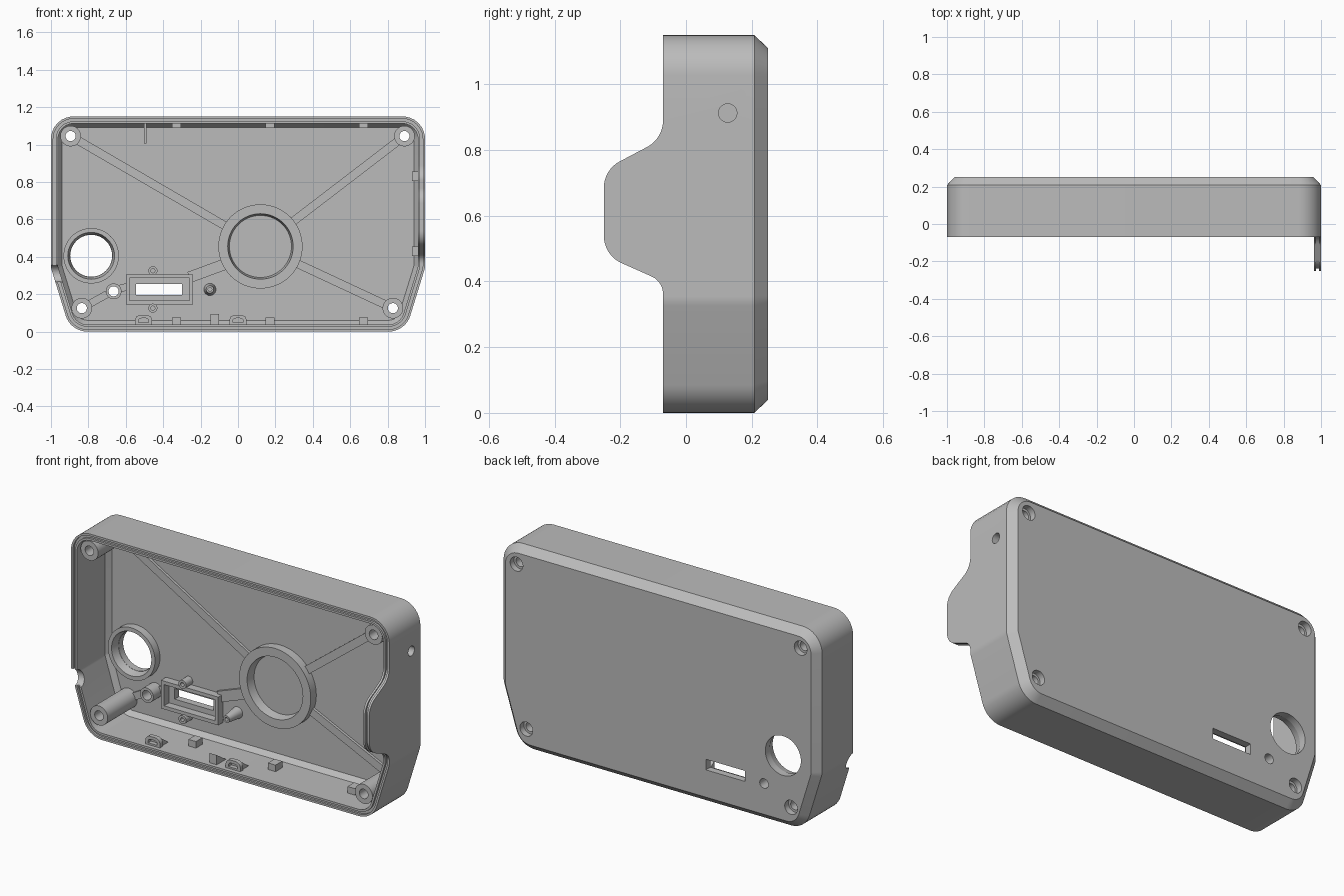
import bpy, bmesh, math
from mathutils import Vector, Matrix

if "Cube" in bpy.data.objects:
    bpy.data.objects.remove(bpy.data.objects["Cube"])

grey = bpy.data.materials.new("matte grey")
grey.use_nodes = True
grey.diffuse_color = (0.5, 0.5, 0.5, 1)
grey.node_tree.nodes["Principled BSDF"].inputs["Base Color"].default_value = (0.5, 0.5, 0.5, 1)

FRONT, BACK, FLOOR = -0.07, 0.25, 0.21
SINK = FLOOR + 0.005          # fittings run slightly into the floor
parts = []


def finish(name, bm):
    bmesh.ops.recalc_face_normals(bm, faces=bm.faces[:])
    mesh = bpy.data.meshes.new(name)
    bm.to_mesh(mesh)
    bm.free()
    mesh.materials.append(grey)
    obj = bpy.data.objects.new(name, mesh)
    bpy.context.collection.objects.link(obj)
    parts.append(obj)
    return obj


def loft(bm, rings, cyclic=False):
    """Bridge rings of equal length with quads."""
    loops = [[bm.verts.new(p) for p in ring] for ring in rings]
    pairs = list(zip(loops, loops[1:])) + ([(loops[-1], loops[0])] if cyclic else [])
    for a, b in pairs:
        for i in range(len(a)):
            j = (i + 1) % len(a)
            bm.faces.new((a[i], a[j], b[j], b[i]))
    if not cyclic:
        bm.faces.new(loops[0])
        bm.faces.new(loops[-1])


def fillet(prev, p, nxt, r, n=8):
    """Points of an arc of radius r that rounds corner p."""
    prev, p, nxt = Vector(prev), Vector(p), Vector(nxt)
    a, b = (prev - p).normalized(), (nxt - p).normalized()
    half = a.angle(b) / 2
    c = p + (a + b).normalized() * r / math.sin(half)
    t = r / math.tan(half)
    u, v = (p + a * t - c).normalized(), (p + b * t - c).normalized()
    return [c + u.lerp(v, i / n).normalized() * r for i in range(n + 1)]


def turned(name, x, z, profile, n=40):
    """Closed (radius, y) profile turned about an axis along y."""
    bm = bmesh.new()
    turn = [(math.cos(k * math.tau / n), math.sin(k * math.tau / n)) for k in range(n)]
    loft(bm, [[(x + r * c, y, z + r * s) for c, s in turn] for r, y in profile], True)
    finish(name, bm)


def tube(name, x, z, outer, inner, y0):
    turned(name, x, z, [(outer, y0), (outer, SINK), (inner, SINK), (inner, y0)])


def add_box(bm, x0, x1, y0, y1, z0, z1):
    size = Matrix.Diagonal((x1 - x0, y1 - y0, z1 - z0, 1))
    mid = Matrix.Translation(((x0 + x1) / 2, (y0 + y1) / 2, (z0 + z1) / 2))
    bmesh.ops.create_cube(bm, size=1, matrix=mid @ size)


def box(name, *bounds):
    bm = bmesh.new()
    add_box(bm, *bounds)
    finish(name, bm)


def prism(name, pts, direction):
    bm = bmesh.new()
    loft(bm, [pts, [Vector(p) + Vector(direction) for p in pts]])
    finish(name, bm)


def strip(name, p, q, width, y0=0.195):
    """Flat floor rib between two (x, z) points."""
    p, q = Vector(p), Vector(q)
    side = Vector((p.y - q.y, q.x - p.x)).normalized() * width / 2
    ends = [p + side, q + side, q - side, p - side]
    prism(name, [(e.x, y0, e.y) for e in ends], (0, SINK - y0, 0))


# Case outline (x, z, front y), with the side tab as a bulge of the right edge
corners = [(-0.895, 0), (0.895, 0), (1, 0.34), (1, 1.15), (-1, 1.15), (-1, 0.34)]
tab = [(FRONT, 0.36), (FRONT, 0.40), (-0.25, 0.48), (-0.25, 0.74), (FRONT, 0.835), (FRONT, 0.95)]
outline = []
for i, c in enumerate(corners):
    arc = fillet(corners[i - 1], c, corners[(i + 1) % 6], 0.1 if i in (2, 5) else 0.12)
    outline += [(p.x, p.y, FRONT) for p in arc]
    if i == 2:
        for k in range(1, 5):
            bend = fillet(tab[k - 1], tab[k], tab[k + 1], 0.058 if k == 1 else 0.09)
            outline += [(1, p.y, p.x) for p in bend]


def ring(inset, y=None, dip=0.0):
    """Outline moved inward; y fixed, or following the front edge."""
    pts, n = [], len(outline)
    for i in range(n):
        a, p, b = (Vector(outline[k % n][:2]) for k in (i - 1, i, i + 1))
        d1, d2 = (p - a).normalized(), (b - p).normalized()
        n1, n2 = Vector((-d1.y, d1.x)), Vector((-d2.y, d2.x))
        m = (n1 + n2).normalized()
        q = p + m * inset / m.dot(n1)
        pts.append((q.x, outline[i][2] + dip if y is None else y, q.y))
    return pts


# Shell: chamfered back, outer wall, grooved rim, inner wall, floor
bm = bmesh.new()
loft(bm, [ring(0.04, BACK), ring(0, 0.208), ring(0), ring(0.012), ring(0.012, dip=0.012),
          ring(0.026, dip=0.012), ring(0.026), ring(0.038), ring(0.038, 0.18), ring(0.06, FLOOR)])
shell = finish("case_shell", bm)


def drill(bm, x, y, z, r, depth, axis="X"):
    turn = Matrix.Rotation(math.pi / 2, 4, axis)
    bmesh.ops.create_cone(bm, cap_ends=True, segments=40, radius1=r, radius2=r, depth=depth,
                          matrix=Matrix.Translation((x, y, z)) @ turn)


# Openings: counterbores, dial, button, side hole, cable notch, display slot
posts = [(-0.895, 1.045), (0.89, 1.045), (-0.835, 0.125), (0.828, 0.125)]
bm = bmesh.new()
for x, z in posts:
    drill(bm, x, 0.23, z, 0.04, 0.1)
drill(bm, -0.785, 0.23, 0.405, 0.112, 0.1)
drill(bm, -0.665, 0.23, 0.215, 0.027, 0.1)
drill(bm, 1, 0.127, 0.913, 0.028, 0.2, "Y")
drill(bm, -1, FRONT, 0.31, 0.045, 0.2, "Y")
add_box(bm, -0.545, -0.3, 0.18, 0.28, 0.195, 0.255)
cutter = finish("opening_cutter", bm)
parts.remove(cutter)
cutter.hide_render = True
cut = shell.modifiers.new("openings", "BOOLEAN")
cut.operation, cut.solver, cut.object = "DIFFERENCE", "EXACT", cutter
graph = bpy.context.evaluated_depsgraph_get()
cut_mesh = bpy.data.meshes.new_from_object(shell.evaluated_get(graph))
shell.modifiers.clear()
shell.data = cut_mesh
bpy.data.objects.remove(cutter)

# Corner screw posts
for x, z in posts:
    tube("screw_post", x, z, 0.055, 0.027, -0.055)

# Round seats and bosses on the floor
hub = Vector((0.12, 0.455))
turned("speaker_ring", hub.x, hub.y, [(0.225, 0.16), (0.225, SINK), (0.165, SINK), (0.175, 0.16)], 64)
turned("dial_ring", -0.785, 0.405, [(0.148, 0.165), (0.148, SINK), (0.112, SINK), (0.125, 0.165)], 64)
tube("button_boss", -0.665, 0.215, 0.042, 0.027, 0.13)
for z in (0.125, 0.325):
    tube("display_post", -0.455, z, 0.024, 0.011, 0.15)
turned("cone_post", -0.15, 0.225, [(0.02, 0.11), (0.033, SINK), (0.01, SINK), (0.01, 0.11)])

# Ribs from the speaker ring to the posts and display frame
for x, z in (posts[0], posts[1], posts[3]):
    p = Vector((x, z))
    way = (hub - p).normalized()
    strip("floor_rib", p + way * 0.05, hub - way * 0.215, 0.045)
strip("floor_rib", (-0.26, 0.29), (-0.07, 0.36), 0.06)
strip("floor_rib", (-0.79, 0.15), (-0.70, 0.2), 0.04)
strip("floor_rib", (-0.63, 0.23), (-0.59, 0.24), 0.04)

# Display frame
for x0, x1, z0, z1 in ((-0.6, -0.24, 0.145, 0.165), (-0.6, -0.24, 0.285, 0.305),
                       (-0.6, -0.58, 0.165, 0.285), (-0.26, -0.24, 0.165, 0.285)):
    box("display_frame", x0, x1, 0.165, SINK, z0, z1)

# Snap clips along the walls
for x in (-0.33, 0.17, 0.67):
    box("top_clip", x - 0.024, x + 0.024, 0.06, 0.12, 1.088, 1.118)
    box("bottom_clip", x - 0.024, x + 0.024, 0.06, 0.12, 0.03, 0.075)
for z in (0.43, 0.83):
    box("side_clip", 0.93, 0.967, 0.06, 0.12, z - 0.025, z + 0.025)
box("top_rib", -0.503, -0.488, 0.12, SINK, 1.005, 1.115)

# Bottom tabs: rounded plate with a slot and a gusset behind
for x in (-0.505, 0.0):
    shape = [(x - 0.046, 0.03), (x - 0.046, 0.088), (x + 0.046, 0.088), (x + 0.046, 0.03)]
    edge = [shape[0], *fillet(*shape[0:3], 0.03), *fillet(*shape[1:4], 0.03), shape[3]]
    slot = [(x + (u - x) * 0.6, 0.06 + (v - 0.06) * 0.4) for u, v in edge]
    bm = bmesh.new()
    loft(bm, [[(u, y, v) for u, v in loop]
              for loop, y in ((edge, -0.045), (edge, -0.02), (slot, -0.02), (slot, -0.045))], True)
    finish("slotted_tab", bm)
    prism("tab_gusset", [(x - 0.04, -0.02, 0.03), (x - 0.04, -0.02, 0.08), (x - 0.04, 0.05, 0.03)], (0.08, 0, 0))
prism("small_gusset", [(-0.148, -0.045, 0.03), (-0.148, -0.045, 0.093), (-0.148, 0.05, 0.03)], (0.046, 0, 0))

# Smooth the round surfaces, keep edges crisp
bpy.ops.object.select_all(action="DESELECT")
for obj in parts:
    obj.select_set(True)
bpy.context.view_layer.objects.active = shell
bpy.ops.object.shade_smooth_by_angle(angle=math.radians(30))
